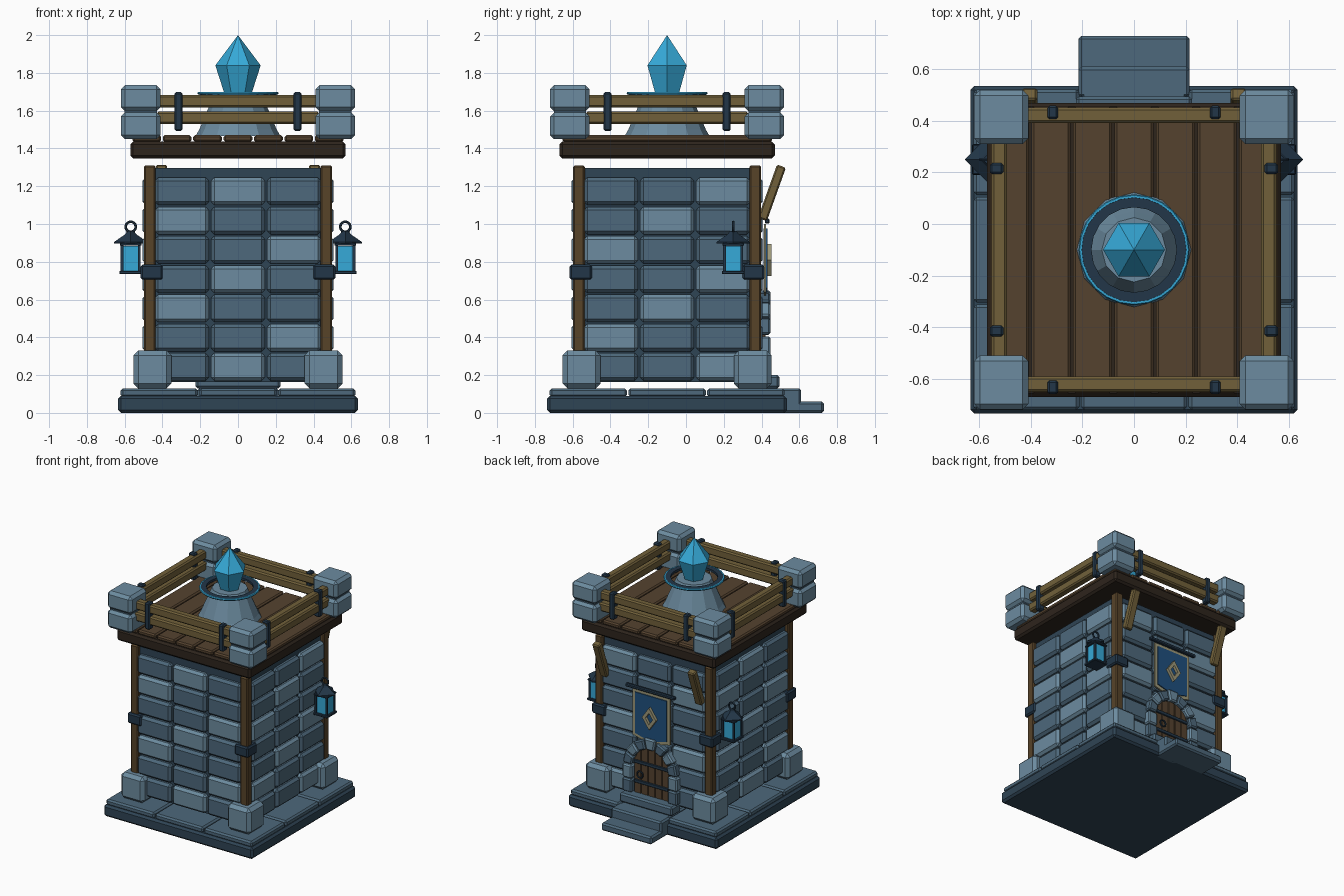
import bpy, bmesh
from math import pi, sin, cos, sqrt, atan2
from mathutils import Matrix, Vector

if "Cube" in bpy.data.objects:
    bpy.data.objects.remove(bpy.data.objects["Cube"])

def mat(name, r, g, b):
    m = bpy.data.materials.new(name)
    m.diffuse_color = (r, g, b, 1)
    m.use_nodes = True
    m.node_tree.nodes["Principled BSDF"].inputs["Base Color"].default_value = m.diffuse_color
    return m

LIGHT = mat("light_stone", .15, .26, .35)
MID = mat("mid_stone", .075, .14, .2)
DARK = mat("dark_stone", .028, .058, .09)
IRON = mat("iron", .016, .037, .065)
POST = mat("post_wood", .095, .056, .022)
PLANK = mat("plank_wood", .09, .055, .028)
BEAM = mat("beam_wood", .027, .018, .012)
RAIL = mat("rail_wood", .165, .118, .042)
GLOW = mat("glow", .037, .4, .69)
CLOTH = mat("cloth", .014, .08, .21)
TRIM = mat("trim", .33, .31, .19)

CY = -.1                                   # tower axis in y
AXIS = Matrix.Translation((0, CY, 0))
SIDES = [AXIS @ Matrix.Rotation(k * pi / 2, 4, 'Z') for k in range(4)]

def finish(name, bm, material, bevel=0, m=Matrix()):
    if bevel:
        bmesh.ops.bevel(bm, geom=bm.edges[:], offset=bevel, segments=1, affect='EDGES', profile=.5)
    bmesh.ops.transform(bm, matrix=m, verts=bm.verts)
    bmesh.ops.recalc_face_normals(bm, faces=bm.faces)
    me = bpy.data.meshes.new(name)
    bm.to_mesh(me)
    bm.free()
    me.materials.append(material)
    ob = bpy.data.objects.new(name, me)
    bpy.context.collection.objects.link(ob)
    return ob

def box(name, c, s, material, bevel=0, m=Matrix(), tilt=0):
    """Box with centre c and size s, tilted about x."""
    bm = bmesh.new()
    bmesh.ops.create_cube(bm, size=1, matrix=Matrix.Diagonal((*s, 1)))
    return finish(name, bm, material, bevel, m @ Matrix.Translation(c) @ Matrix.Rotation(tilt, 4, 'X'))

def prism(name, pts, y0, y1, material, bevel=0):
    """Outline in x-z pushed from y0 to y1."""
    bm = bmesh.new()
    f = bm.faces.new([bm.verts.new((x, y0, z)) for x, z in pts])
    r = bmesh.ops.extrude_face_region(bm, geom=[f])
    bmesh.ops.translate(bm, vec=(0, y1 - y0, 0), verts=[v for v in r['geom'] if isinstance(v, bmesh.types.BMVert)])
    return finish(name, bm, material, bevel)

def lathe(name, prof, n, material, m, closed=False):
    """Revolve (radius, z) points in n flat sides; closed makes a ring."""
    bm = bmesh.new()
    rows = [[bm.verts.new((r * cos(2 * pi * i / n), r * sin(2 * pi * i / n), z)) for i in range(n)] for r, z in prof]
    pairs = list(zip(rows, rows[1:] + rows[:1])) if closed else list(zip(rows, rows[1:]))
    for a, b in pairs:
        for i in range(n):
            j = (i + 1) % n
            bm.faces.new((a[i], a[j], b[j], b[i]))
    if not closed:
        bm.faces.new(rows[0][::-1])
        bm.faces.new(rows[-1])
        bmesh.ops.remove_doubles(bm, verts=bm.verts, dist=1e-5)
    return finish(name, bm, material, 0, m)

def ring(name, R, r, material, m, n=16, k=6):
    prof = [(R + r * cos(2 * pi * i / k), r * sin(2 * pi * i / k)) for i in range(k)]
    return lathe(name, prof, n, material, m, True)

# base with paving slabs
box("base", (0, CY, .045), (1.27, 1.27, .09), DARK, .015)
for i in (-1, 0, 1):
    for j in (-1, 0, 1):
        box("paving_slab", (i * .417, CY + j * .417, .107), (.41, .41, .046), MID, .012)

# steps and threshold at the door side
box("upper_step", (0, .55, .065), (.43, .12, .13), MID, .012)
box("lower_step", (0, .655, .03), (.43, .15, .06), MID, .012)
box("threshold", (0, .44, .165), (.45, .11, .07), MID, .012)

# wall core and stone blocks
box("wall_core", (0, CY, .73), (.94, .94, 1.135), DARK)
for k, m in enumerate(SIDES):
    for r in range(7):
        for i in range(3):
            light = i == (1 + k - r) % 3
            box("wall_block", ((i - 1) * .297, -.468, 1.173 - r * .155), (.287, .075, .146),
                LIGHT if light else MID, .018, m)

# corner posts, straps, feet and top battlements
for sx in (-1, 1):
    for sy in (-1, 1):
        def corner(d, z):
            return (sx * d, CY + sy * d, z)
        box("corner_post", corner(.467, .735), (.062, .062, 1.15), POST, .008)
        box("corner_strap", corner(.457, .745), (.117, .117, .08), IRON, .01)
        box("corner_foot", corner(.453, .23), (.2, .2, .2), LIGHT, .025)
        box("battlement_lower", corner(.515, 1.52), (.21, .21, .142), LIGHT, .022)
        box("battlement_joint", corner(.515, 1.594), (.17, .17, .03), MID)
        box("battlement_upper", corner(.515, 1.666), (.21, .21, .138), LIGHT, .022)

# roof deck
box("deck_beam", (0, CY, 1.392), (1.14, 1.14, .09), BEAM, .015)
for i in range(-3, 4):
    box("deck_plank", (i * .161, CY, 1.452), (.152, 1.11, .036), PLANK, .01)

# railings with iron straps
for m in SIDES:
    for z in (1.562, 1.65):
        box("rail", (0, -.522, z), (.86, .06, .066), RAIL, .01, m)
    for x in (-.315, .315):
        box("rail_strap", (x, -.533, 1.595), (.042, .052, .205), IRON, .008, m)

# pedestal, rings and crystal
lathe("pedestal", [(.225, 1.465), (.205, 1.5), (.15, 1.63), (.125, 1.69), (.09, 1.69)], 12, LIGHT, AXIS)
lathe("pedestal_ring", [(.165, 1.68), (.205, 1.68), (.205, 1.698), (.165, 1.698)], 20, IRON, AXIS, True)
ring("glow_ring", .207, .008, GLOW, AXIS @ Matrix.Translation((0, 0, 1.692)), 24)
lathe("crystal", [(.06, 1.66), (.075, 1.70), (.12, 1.84), (0, 2)], 6, GLOW, AXIS)

# braces under the deck at the door side
for x in (-.405, .405):
    box("brace", (x, .455, 1.165), (.06, .05, .3), RAIL, .008, tilt=-atan2(.1, .28))

# lanterns
for sx in (-1, 1):
    L = Matrix.Translation((sx * .568, .25, 0))
    box("lantern_bottom", (0, 0, .743), (.12, .12, .018), IRON, .004, L)
    box("lantern_top", (0, 0, .892), (.115, .115, .014), IRON, .003, L)
    box("lantern_glow", (0, 0, .817), (.086, .086, .135), GLOW, 0, L)
    for a in (-.046, .046):
        for b in (-.046, .046):
            box("lantern_bar", (a, b, .817), (.014, .014, .14), IRON, 0, L)
    lathe("lantern_roof", [(.088, .896), (.088, .905), (.03, .945), (.018, .962)], 4, IRON, L)
    ring("lantern_ring", .027, .007, IRON, L @ Matrix.Translation((0, 0, .985)) @ Matrix.Rotation(pi / 2, 4, 'X'), 14)

# door planks and ironwork
SP, RI, RO = .41, .155, .232                # arch spring height, radii
for i in range(5):
    x0, x1 = -.15 + i * .06 + .002, -.15 + (i + 1) * .06 - .002
    top = [(x, SP + sqrt(RI ** 2 - x * x)) for x in (x1, (x0 + x1) / 2, x0)]
    prism("door_plank", [(x0, .19), (x1, .19)] + top, .39, .42, PLANK, .003)
for z in (.29, .44):
    box("door_band", (0, .423, z), (.29, .012, .026), IRON, .003)
ring("door_handle", .025, .006, IRON, Matrix.Translation((.09, .432, .35)) @ Matrix.Rotation(pi / 2, 4, 'X'), 12)

# door surround
for s in (-1, 1):
    for j in range(2):
        box("jamb_stone", (s * .193, .415, .247 + j * .107), (.08, .065, .103), LIGHT if j else MID, .01)
for i in range(7):
    a0, a1 = pi * i / 7 + .02, pi * (i + 1) / 7 - .02
    ro = RO + (.012 if i == 3 else 0)
    pts = [(r * cos(a), SP + r * sin(a)) for r, a in ((RI, a0), (ro, a0), (ro, a1), (RI, a1))]
    prism("arch_stone", pts, .385, .447, LIGHT if i % 2 else MID, .01)

# banner with trim, emblem and rod
def shield(w, top, side, tip):
    return [(-w, top), (-w, side), (0, tip), (w, side), (w, top)]
prism("banner_trim", shield(.16, 1.0, .64, .6), .412, .424, TRIM)
prism("banner_cloth", shield(.135, .975, .66, .625), .41, .431, CLOTH)
box("banner_rod", (0, .43, 1.015), (.42, .026, .026), IRON, .006)
lozenge = Matrix.Translation((0, .438, .81)) @ Matrix.Diagonal((.7, 1, 1, 1)) @ Matrix.Rotation(pi / 2, 4, 'X')
lathe("banner_emblem", [(.045, -.015), (.085, -.015), (.085, .01), (.045, .01)], 4, TRIM, lozenge, True)
